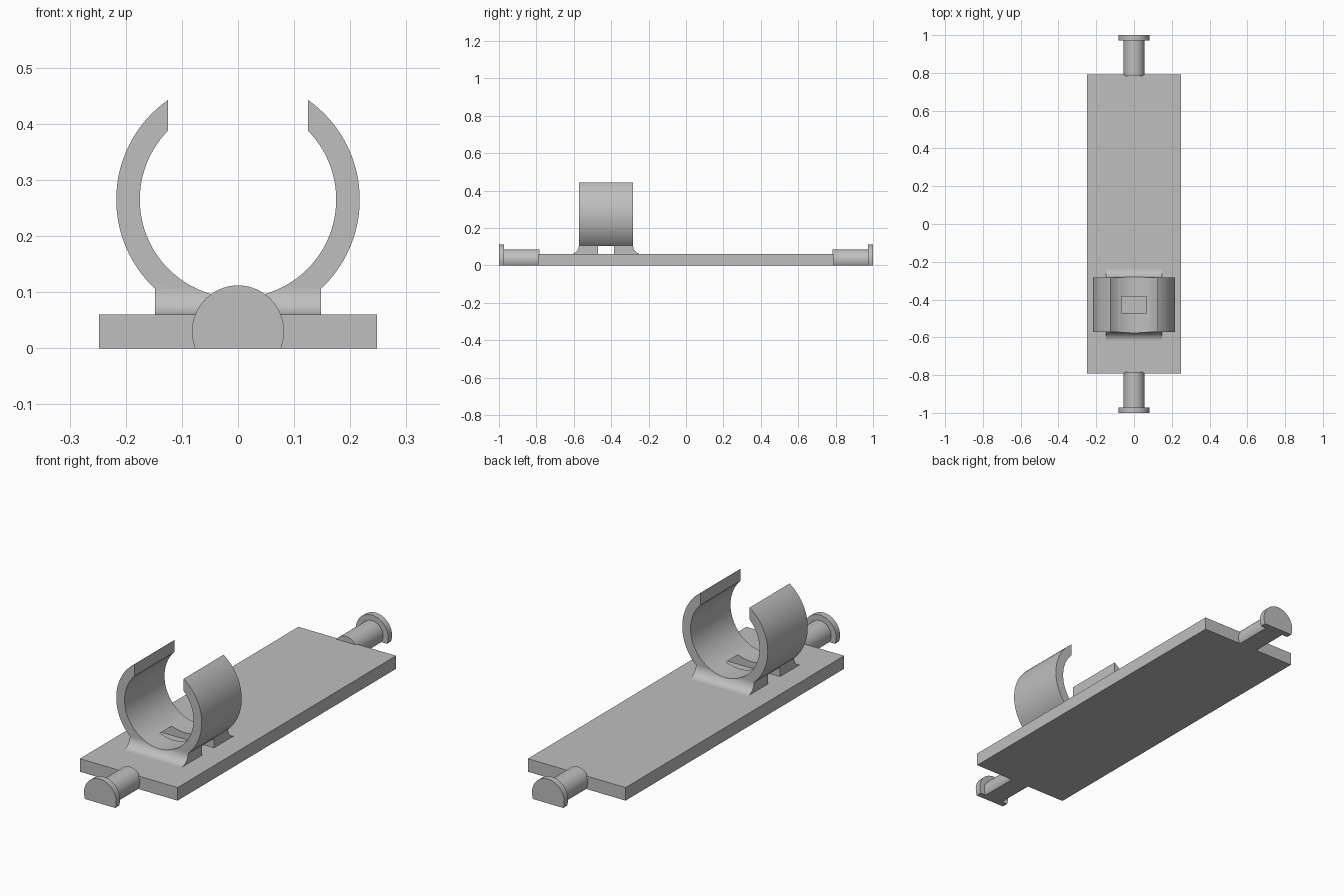
import bpy, bmesh
from math import sin, cos, asin, acos, pi
from mathutils import Vector

cube = bpy.data.objects.get("Cube")
if cube:
    bpy.data.objects.remove(cube, do_unlink=True)

grey = bpy.data.materials.new("plain grey")
grey.use_nodes = True
COLOUR = (0.52, 0.52, 0.52, 1)
grey.diffuse_color = COLOUR
grey.node_tree.nodes["Principled BSDF"].inputs["Base Color"].default_value = COLOUR


def arc(cu, cv, r, a0, a1, n):
    return [(cu + r * cos(a0 + (a1 - a0) * i / n),
             cv + r * sin(a0 + (a1 - a0) * i / n)) for i in range(n + 1)]


def extrude(name, profile, start, end, axis="y"):
    """Sweep a flat profile along y (profile is x, z) or along x (profile is y, z)."""
    def point(u, v, d):
        return (u, d, v) if axis == "y" else (d, u, v)
    bm = bmesh.new()
    face = bm.faces.new([bm.verts.new(point(u, v, start)) for u, v in profile])
    made = bmesh.ops.extrude_face_region(bm, geom=[face])["geom"]
    step = Vector(point(0, 0, end - start))
    bmesh.ops.translate(bm, vec=step, verts=[g for g in made if isinstance(g, bmesh.types.BMVert)])
    bmesh.ops.recalc_face_normals(bm, faces=bm.faces)
    mesh = bpy.data.meshes.new(name)
    bm.to_mesh(mesh)
    bm.free()
    mesh.materials.append(grey)
    obj = bpy.data.objects.new(name, mesh)
    bpy.context.collection.objects.link(obj)
    return obj


def select(obj):
    bpy.ops.object.select_all(action="DESELECT")
    obj.select_set(True)
    bpy.context.view_layer.objects.active = obj


def combine(obj, other, operation):
    """Apply a boolean and discard the second solid."""
    select(obj)
    mod = obj.modifiers.new("boolean", "BOOLEAN")
    mod.operation, mod.solver, mod.object = operation, "EXACT", other
    bpy.ops.object.modifier_apply(modifier=mod.name)
    bpy.data.objects.remove(other, do_unlink=True)


def rectangle(u0, u1, v0, v1):
    return [(u0, v0), (u1, v0), (u1, v1), (u0, v1)]


# Base plate
PLATE_TOP = 0.06
extrude("base_plate", rectangle(-0.248, 0.248, 0, PLATE_TOP), -0.792, 0.792)

# Clip ring, open at the top with upright cut tips
RING_Z, OUTER, INNER, TIP_X = 0.265, 0.217, 0.175, 0.125
MID_Y, HALF = -0.428, 0.145
a_out, a_in = acos(TIP_X / OUTER), acos(TIP_X / INNER)
ring = (arc(0, RING_Z, OUTER, a_out, -pi - a_out, 96)
        + arc(0, RING_Z, INNER, -pi - a_in, a_in, 96))
clip = extrude("clip_ring", ring, MID_Y - HALF, MID_Y + HALF)

# Saddle under the ring, flaring onto the plate at both ends
FLARE = 0.047
bottom = PLATE_TOP
saddle_profile = (
    arc(MID_Y - HALF - FLARE, bottom + FLARE, FLARE, -pi / 2, 0, 12)
    + arc(MID_Y + HALF + FLARE, bottom + FLARE, FLARE, pi, 1.5 * pi, 12))
saddle = extrude("clip_saddle", saddle_profile, -0.148, 0.148, "x")
combine(saddle, extrude("bore_cutter", arc(0, RING_Z, INNER, a_in, a_in - 2 * pi, 128)[:-1],
                        -0.8, 0), "DIFFERENCE")
combine(clip, saddle, "UNION")

# Strap slot through the saddle, breaking into the ring floor
slot = rectangle(MID_Y - 0.043, MID_Y + 0.043, bottom - 0.02, 0.103)
combine(clip, extrude("slot_cutter", slot, -0.3, 0.3, "x"), "DIFFERENCE")

# End pegs: round pins with wider caps, flattened underneath
PEG_Z = 0.03


def flattened_circle(r):
    a = asin(PEG_Z / r)
    return arc(0, PEG_Z, r, -a, pi + a, 48)


for side, label in ((-1, "front"), (1, "back")):
    extrude(label + "_peg", flattened_circle(0.056), side * 0.783, side * 0.972)
    extrude(label + "_peg_cap", flattened_circle(0.082), side * 0.972, side * 1.0)

# Smooth the round walls and keep the edges crisp
for obj in bpy.context.collection.objects:
    if obj.type == "MESH" and obj.data.materials and obj.data.materials[0] == grey:
        select(obj)
        bpy.ops.object.shade_smooth_by_angle(angle=0.5)
